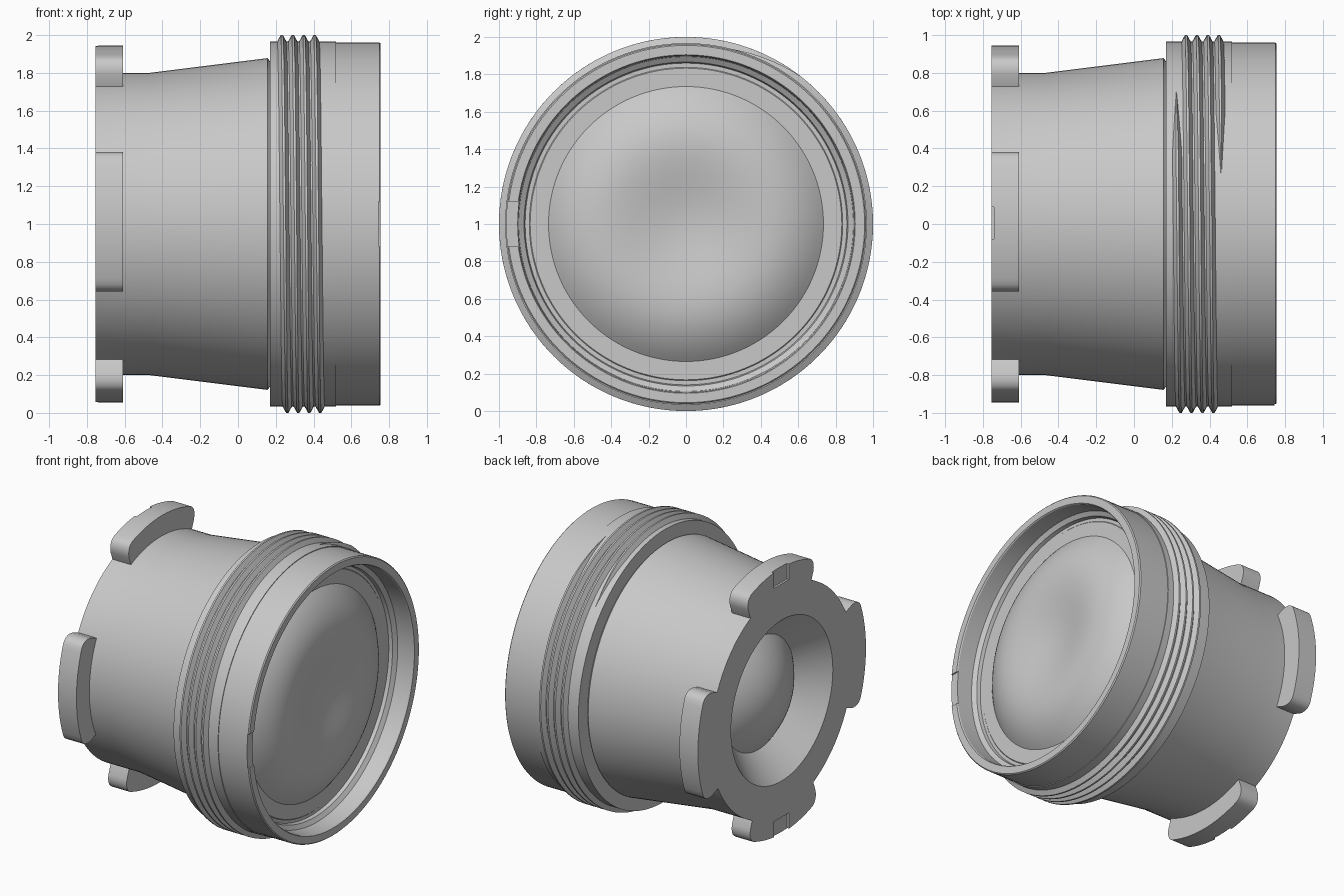
import bpy, bmesh, math
from mathutils import Vector

old = bpy.data.objects.get("Cube")
if old:
    bpy.data.objects.remove(old, do_unlink=True)

GREY = (0.58, 0.58, 0.58, 1)
grey = bpy.data.materials.new("plain grey")
grey.use_nodes = True
grey.diffuse_color = GREY
grey.node_tree.nodes["Principled BSDF"].inputs["Base Color"].default_value = GREY

SEG = 128
AXIS_Z = 1.0


def polar(x, r, a):
    """Point at axial x and radius r; angle runs top, front, bottom, back."""
    return Vector((x, -r * math.sin(a), AXIS_Z + r * math.cos(a)))


def finish(name, bm, smooth=True):
    bmesh.ops.remove_doubles(bm, verts=bm.verts, dist=1e-5)
    bmesh.ops.recalc_face_normals(bm, faces=bm.faces)
    me = bpy.data.meshes.new(name)
    bm.to_mesh(me)
    bm.free()
    ob = bpy.data.objects.new(name, me)
    bpy.context.collection.objects.link(ob)
    me.materials.append(grey)
    if smooth:
        bpy.ops.object.select_all(action='DESELECT')
        ob.select_set(True)
        bpy.context.view_layer.objects.active = ob
        bpy.ops.object.shade_smooth_by_angle(angle=math.radians(25))
    return ob


def sweep(bm, rings, closed):
    """Skin consecutive rows of vertices."""
    rows = [[bm.verts.new(p) for p in ring] for ring in rings]
    pairs = list(zip(rows, rows[1:])) + ([(rows[-1], rows[0])] if closed else [])
    for a, b in pairs:
        for i in range(len(a) - 1):
            bm.faces.new((a[i], a[i + 1], b[i + 1], b[i]))
    return rows


def lathe(name, profile):
    bm = bmesh.new()
    sweep(bm, [[polar(x, r, math.tau * i / SEG) for x, r in profile]
               for i in range(SEG)], True)
    bmesh.ops.dissolve_degenerate(bm, dist=1e-6, edges=bm.edges)
    return finish(name, bm)


def box(name, lo, hi):
    bm = bmesh.new()
    bmesh.ops.create_cube(bm, size=1)
    lo, hi = Vector(lo), Vector(hi)
    for v in bm.verts:
        v.co = (lo + hi) / 2 + v.co * (hi - lo)
    ob = finish(name, bm, False)
    ob.hide_render = True
    ob.hide_viewport = True
    return ob


def cut(target, cutter):
    m = target.modifiers.new("notch", 'BOOLEAN')
    m.operation = 'DIFFERENCE'
    m.solver = 'EXACT'
    m.object = cutter


# Housing: closed wall profile, outside then inside
housing = lathe("housing", [
    (-0.755, 0.572), (-0.755, 0.8), (-0.47, 0.8), (0.155, 0.878), (0.17, 0.862),
    (0.17, 0.967), (0.52, 0.967), (0.52, 0.962), (0.748, 0.962),
    (0.755, 0.955), (0.755, 0.905), (0.748, 0.9), (0.63, 0.895), (0.61, 0.866),
    (0.585, 0.86), (0.585, 0.838), (0.59, 0.833), (0.59, 0.73), (0.5, 0.73),
    (-0.5, 0.395), (-0.57, 0.395), (-0.755, 0.572)])
cut(housing, box("rim_notch_cutter", (0.745, -1.1, 0.88), (0.8, -0.85, 1.12)))

# Front lens: convex shoulder with a central dip
N = 28
front = []
for i in range(N + 1):
    t = 1 - i / N
    front.append((0.59 + 0.16 * (1 - t ** 4) - 0.085 * (1 - t * t) ** 4, 0.735 * t))
lathe("front_lens", front)

# Rear lens: plain convex cap
lathe("rear_lens", [(-0.57 - 0.16 * (1 - (1 - i / N) ** 2), 0.4 * (1 - i / N))
                    for i in range(N + 1)])

# Screw thread: helical ridge fading out at both ends
T0, T1, PITCH = -0.135, 3.965, 0.058
bm = bmesh.new()
rings = []
steps = int((T1 - T0) * SEG)
for i in range(steps + 1):
    t = T0 + (T1 - T0) * i / steps
    fade = max(0.02, min(1, (t - T0) / 0.07, (T1 - t) / 0.07))
    xc = 0.232 + PITCH * t
    rings.append([polar(xc + dx * fade, 0.964 + h * fade, math.tau * t)
                  for dx, h in ((-0.026, 0), (-0.006, 0.036), (0.006, 0.036), (0.026, 0))])
rows = sweep(bm, rings, False)
bm.faces.new(rows[0])
bm.faces.new(rows[-1])
finish("screw_thread", bm)


# Mounting tabs: arc outline with rounded outer corners and radial ends
def tab(name, quarter):
    def end(s, shift):
        pts = [(0.315, 0.66), (0.344, 0.725), (0.366, 0.785), (0.37, 0.81),
               (0.368, 0.835), (0.36, 0.858), (0.348, 0.873)]
        return [(s * u + shift, v) for u, v in pts]
    a = math.asin(0.33 / 0.945)
    arc = [(0.945 * math.sin(a * k / 10) + 0.012, 0.945 * math.cos(a * k / 10))
           for k in range(-10, 11)]
    bm = bmesh.new()
    c, s = round(math.cos(quarter)), round(math.sin(quarter))
    face = bm.faces.new([bm.verts.new((-0.755, u * c - v * s, AXIS_Z + u * s + v * c))
                         for u, v in end(-1, 0.012) + arc + end(1, 0.012)[::-1]])
    ext = bmesh.ops.extrude_face_region(bm, geom=[face])
    for v in ext["geom"]:
        if isinstance(v, bmesh.types.BMVert):
            v.co.x = -0.61
    return finish(name, bm)


for k, place in enumerate(("top", "front", "bottom", "back")):
    ob = tab(place + "_tab", k * math.pi / 2)
    # Index recess on the rear face of the upper and lower tabs
    if place in ("top", "bottom"):
        z0, z1 = (1.83, 2.0) if place == "top" else (0.0, 0.17)
        cut(ob, box(place + "_recess_cutter", (-0.8, -0.08, z0), (-0.74, 0.09, z1)))
